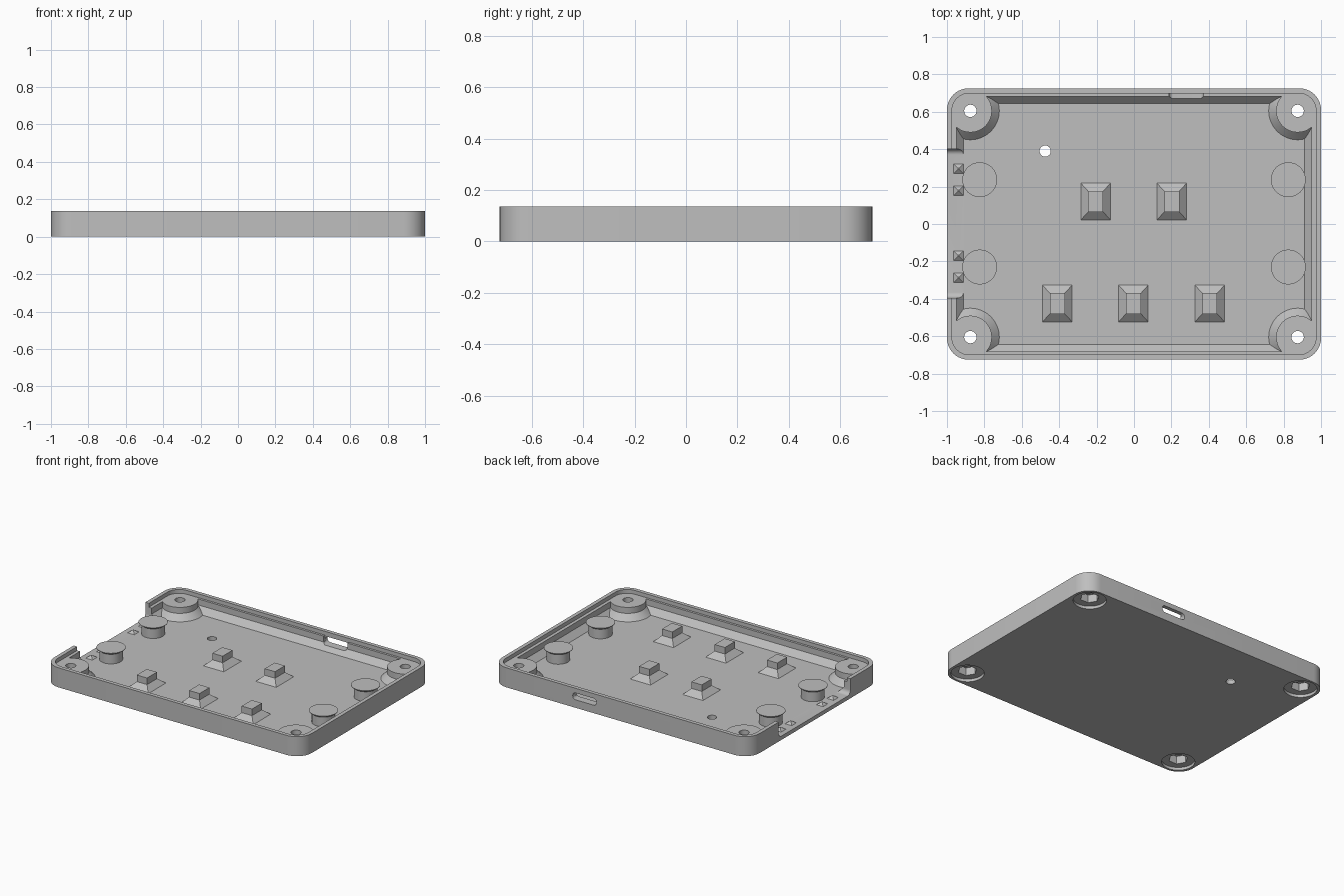
import bpy, bmesh, math

if "Cube" in bpy.data.objects:
    bpy.data.objects.remove(bpy.data.objects["Cube"], do_unlink=True)

GREY = bpy.data.materials.new("plain grey")
GREY.use_nodes = True
GREY.diffuse_color = (0.52, 0.52, 0.52, 1)
GREY.node_tree.nodes["Principled BSDF"].inputs["Base Color"].default_value = (0.52, 0.52, 0.52, 1)

HEIGHT, FLOOR, LEDGE, BEVEL_TOP = 0.137, 0.027, 0.11, 0.068


def loft(name, rings):
    """Closed solid through rings that have equal point counts."""
    bm = bmesh.new()
    loops = [[bm.verts.new(p) for p in ring] for ring in rings]
    n = len(loops[0])
    for a, b in zip(loops, loops[1:]):
        for i in range(n):
            j = (i + 1) % n
            bm.faces.new((a[i], a[j], b[j], b[i]))
    bm.faces.new(loops[0][::-1])
    bm.faces.new(loops[-1])
    bmesh.ops.recalc_face_normals(bm, faces=bm.faces)
    mesh = bpy.data.meshes.new(name)
    bm.to_mesh(mesh)
    bm.free()
    mesh.materials.append(GREY)
    obj = bpy.data.objects.new(name, mesh)
    bpy.context.collection.objects.link(obj)
    return obj


def rounded(hx, hy, r, z, steps=10):
    ring = []
    for k, (sx, sy) in enumerate(((1, 1), (-1, 1), (-1, -1), (1, -1))):
        for i in range(steps + 1):
            t = math.pi / 2 * (k + i / steps)
            ring.append((sx * (hx - r) + r * math.cos(t), sy * (hy - r) + r * math.sin(t), z))
    return ring


def turned(name, x, y, profile, sides=48):
    """Solid of revolution from (radius, height) pairs."""
    angles = [2 * math.pi * i / sides for i in range(sides)]
    return loft(name, [[(x + r * math.cos(t), y + r * math.sin(t), z) for t in angles]
                       for r, z in profile])


def stepped(name, x, y, profile):
    """Rectangular solid from (half x, half y, height) triples."""
    return loft(name, [[(x + sx * hx, y + sy * hy, z)
                        for sx, sy in ((-1, -1), (1, -1), (1, 1), (-1, 1))]
                       for hx, hy, z in profile])


def combine(target, tool, operation):
    mod = target.modifiers.new("combine", "BOOLEAN")
    mod.operation, mod.solver, mod.object = operation, "EXACT", tool
    with bpy.context.temp_override(object=target, active_object=target):
        bpy.ops.object.modifier_apply(modifier=mod.name)
    bpy.data.objects.remove(tool, do_unlink=True)


# Tray shell with a lip, ledge and bevelled inner wall
tray = loft("tray", [
    rounded(1.0, 0.725, 0.115, 0),
    rounded(1.0, 0.725, 0.115, HEIGHT),
    rounded(0.973, 0.698, 0.09, HEIGHT),
    rounded(0.973, 0.698, 0.09, LEDGE),
    rounded(0.95, 0.682, 0.05, LEDGE),
    rounded(0.95, 0.682, 0.05, BEVEL_TOP),
    rounded(0.912, 0.643, 0.03, FLOOR),
])

# Wide opening in the right wall with filleted lower corners
r = 0.03
section = [(0.4, 0.2), (-0.395, 0.2)]
for centre, start in ((-0.395 + r, math.pi), (0.4 - r, 1.5 * math.pi)):
    for i in range(9):
        t = start + math.pi / 2 * i / 8
        section.append((centre + r * math.cos(t), FLOOR + r + r * math.sin(t)))
combine(tray, loft("opening", [[(x, y, z) for y, z in section] for x in (-1.1, -0.905)]), "DIFFERENCE")

# Corner bosses with flared feet, screw holes, nut sockets and round recesses
for sx in (-1, 1):
    for sy in (-1, 1):
        x, y = sx * 0.875, sy * 0.605
        boss = turned("boss", x, y, [(0.155, FLOOR - 0.012), (0.155, FLOOR),
                                     (0.115, BEVEL_TOP), (0.115, LEDGE)])
        # Keep the flare inside the outer wall
        limit = loft("limit", [rounded(0.985, 0.71, 0.1, z) for z in (0, 0.2)])
        combine(boss, limit, "INTERSECT")
        combine(tray, boss, "UNION")
        combine(tray, turned("recess", x, y, [(0.106, -0.05), (0.106, 0.02)]), "DIFFERENCE")
        combine(tray, turned("socket", x, y, [(0.062, -0.05), (0.062, 0.075)], 6), "DIFFERENCE")
        combine(tray, turned("screw_hole", x, y, [(0.033, -0.05), (0.033, 0.2)], 32), "DIFFERENCE")

# Small hole through the floor
combine(tray, turned("floor_hole", -0.475, 0.39, [(0.03, -0.05), (0.03, 0.1)], 32), "DIFFERENCE")

# Rounded port in the back wall, with a pocket on its inner side
port = [[(0.28 + px, y, 0.08 + pz) for px, pz, _ in rounded(0.092, 0.024, 0.022, 0)]
        for y in (0.6, 0.8)]
combine(tray, loft("port", port), "DIFFERENCE")
combine(tray, stepped("pocket", 0.28, 0.674, [(0.092, 0.024, 0.07), (0.092, 0.024, 0.125)]), "DIFFERENCE")
solids = [tray]

# Mushroom-shaped support posts
for x in (-0.825, 0.825):
    for y in (-0.23, 0.237):
        solids.append(turned("support_post", x, y, [
            (0.075, FLOOR - 0.005), (0.075, 0.094), (0.093, 0.107), (0.093, LEDGE)]))

# Rectangular pegs on sloped bases
for x, y in ((-0.205, 0.12), (0.202, 0.12), (-0.41, -0.425), (-0.003, -0.425), (0.405, -0.425)):
    solids.append(stepped("peg", x, y, [
        (0.079, 0.098, FLOOR - 0.005), (0.079, 0.098, FLOOR),
        (0.04, 0.055, 0.064), (0.04, 0.055, LEDGE)]))

# Small pyramid nubs by the opening
for y in (-0.287, -0.17, 0.178, 0.296):
    solids.append(stepped("nub", -0.938, y, [
        (0.026, 0.026, FLOOR - 0.005), (0.026, 0.026, FLOOR), (0.003, 0.003, FLOOR + 0.018)]))

# Smooth the curved walls and keep the corners crisp
bpy.ops.object.select_all(action="DESELECT")
for obj in solids:
    obj.select_set(True)
bpy.context.view_layer.objects.active = tray
bpy.ops.object.shade_smooth_by_angle(angle=math.radians(25))
